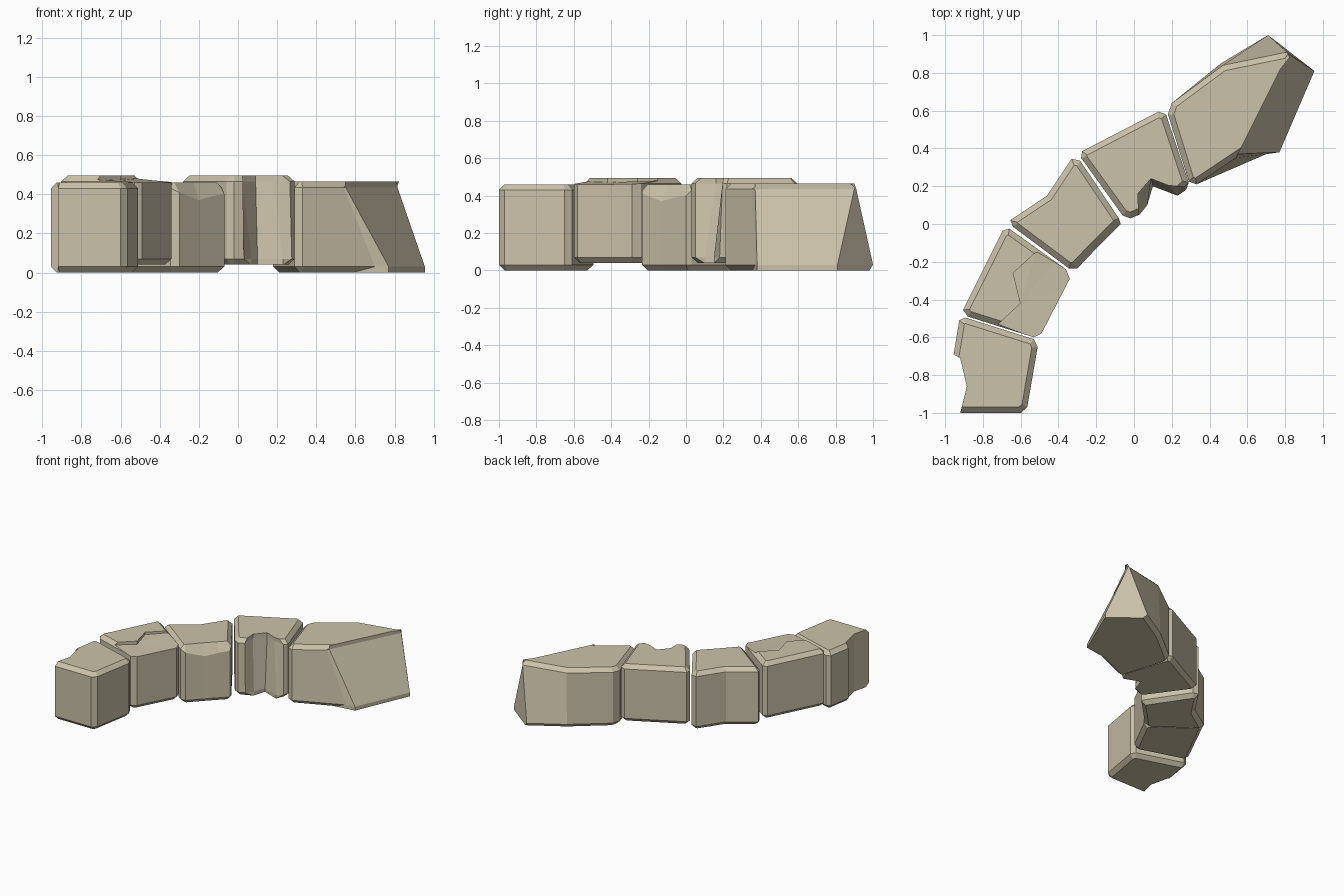
import bpy, bmesh
from mathutils import Vector

if "Cube" in bpy.data.objects:
    bpy.data.objects.remove(bpy.data.objects["Cube"])

BEVEL = 0.03


def make_object(name, bm):
    bmesh.ops.remove_doubles(bm, verts=bm.verts, dist=0.0005)
    bmesh.ops.recalc_face_normals(bm, faces=bm.faces)
    mesh = bpy.data.meshes.new(name)
    bm.to_mesh(mesh)
    bm.free()
    obj = bpy.data.objects.new(name, mesh)
    bpy.context.collection.objects.link(obj)
    return obj


def skin(bm, rings):
    """Bridge equal-length rings bottom to top and cap both ends."""
    vs = [[bm.verts.new(p) for p in r] for r in rings]
    n = len(vs[0])
    for a, b in zip(vs, vs[1:]):
        for i in range(n):
            j = (i + 1) % n
            bm.faces.new((a[i], a[j], b[j], b[i]))
    bm.faces.new(vs[0][::-1])
    bm.faces.new(vs[-1])


def inset(pts, widths):
    """Offset each edge of a counter-clockwise outline inward."""
    n, out = len(pts), []
    norms = []
    for i in range(n):
        d = (pts[(i + 1) % n] - pts[i]).normalized()
        norms.append(Vector((-d.y, d.x)))
    for i in range(n):
        a, b, wa, wb = norms[i - 1], norms[i], widths[i - 1], widths[i]
        det = a.x * b.y - a.y * b.x
        if abs(det) < 0.25:
            d = (a * wa + b * wb) / 2
        else:
            d = Vector((wa * b.y - wb * a.y, a.x * wb - b.x * wa)) / det
        out.append(pts[i] + d)
    return out


def block(name, outline, z0, z1, flush=(), low={}, drop={}, wide={}):
    """Stone with bevelled rims; flush edges are broken and unbevelled."""
    n = len(outline)
    top = [Vector(p) for p in outline]
    bot = [Vector(low.get(i, p)) for i, p in enumerate(outline)]
    w = [0 if i in flush else BEVEL for i in range(n)]
    wt = [wide.get(i, w[i]) for i in range(n)]
    rings = [
        [(p.x, p.y, z0) for p in inset(bot, w)],
        [(p.x, p.y, z0 + BEVEL) for p in bot],
        [(p.x, p.y, z1 - BEVEL - drop.get(i, 0)) for i, p in enumerate(top)],
        [(p.x, p.y, z1) for p in inset(top, wt)],
    ]
    bm = bmesh.new()
    skin(bm, rings)
    obj = make_object(name, bm)
    mat = bpy.data.materials.get("sandstone")
    if not mat:
        mat = bpy.data.materials.new("sandstone")
        mat.diffuse_color = (0.60, 0.54, 0.40, 1)
        mat.use_nodes = True
        mat.node_tree.nodes["Principled BSDF"].inputs["Base Color"].default_value = mat.diffuse_color
    obj.data.materials.append(mat)
    return obj


# Front end stone with a broken outer side
block("end_stone_front",
      [(-.92, -1), (-.60, -1), (-.565, -.97), (-.51, -.65), (-.53, -.61),
       (-.895, -.495), (-.925, -.51), (-.955, -.69), (-.92, -.71), (-.885, -.86)],
      0, .46, flush=(7, 8, 9))

# Second stone, raised, with a shallow chip on its top
second = block("second_stone",
               [(-.905, -.455), (-.88, -.49), (-.53, -.60), (-.49, -.58),
                (-.34, -.29), (-.36, -.24), (-.66, -.025), (-.695, -.035)],
               .04, .495)
chip = [(-.73, -.54, .475), (-.45, -.70, .455), (-.22, -.28, .455),
        (-.40, -.17, .47), (-.52, -.15, .48), (-.64, -.26, .475), (-.60, -.42, .47)]
bm = bmesh.new()
skin(bm, [chip, [(x, y, .6) for x, y, z in chip]])
bmesh.ops.triangulate(bm, faces=bm.faces)
cutter = make_object("chip_cutter", bm)
cutter.hide_render = True
mod = second.modifiers.new("chip", "BOOLEAN")
mod.operation = "DIFFERENCE"
mod.object = cutter
mod.solver = "EXACT"
bpy.context.view_layer.objects.active = second
bpy.ops.object.modifier_apply(modifier=mod.name)
bpy.data.objects.remove(cutter)

# Middle stone with a worn inner top edge
block("middle_stone",
      [(-.64, -.015), (-.345, -.235), (-.30, -.235), (-.20, -.13), (-.13, -.06),
       (-.07, 0), (-.08, .03), (-.285, .335), (-.33, .345), (-.46, .15), (-.655, .02)],
      0, .46, drop={2: .02, 3: .06, 4: .04, 5: .03}, wide={2: .04, 3: .04, 4: .04})

# Fourth stone, raised, with a notch broken out of the inner side
block("fourth_stone",
      [(-.28, .35), (-.06, .045), (-.02, .03), (.025, .05), (.02, .16), (.09, .24),
       (.18, .205), (.265, .195), (.29, .22), (.17, .58), (.13, .595), (-.275, .385)],
      .04, .495, flush=(3, 4, 5, 6),
      low={3: (.03, .05), 4: (.07, .10), 5: (.10, .20), 6: (.23, .15), 7: (.275, .18)})

# Back end stone, split off at a slope
block("end_stone_back",
      [(.18, .58), (.29, .225), (.33, .21), (.54, .35), (.55, .37),
       (.815, .90), (.81, .91), (.47, .84), (.20, .64)],
      0, .465, flush=(3, 4, 5),
      low={3: (.70, .37), 4: (.77, .38), 5: (.955, .81), 6: (.71, 1), 7: (.46, .85)})
